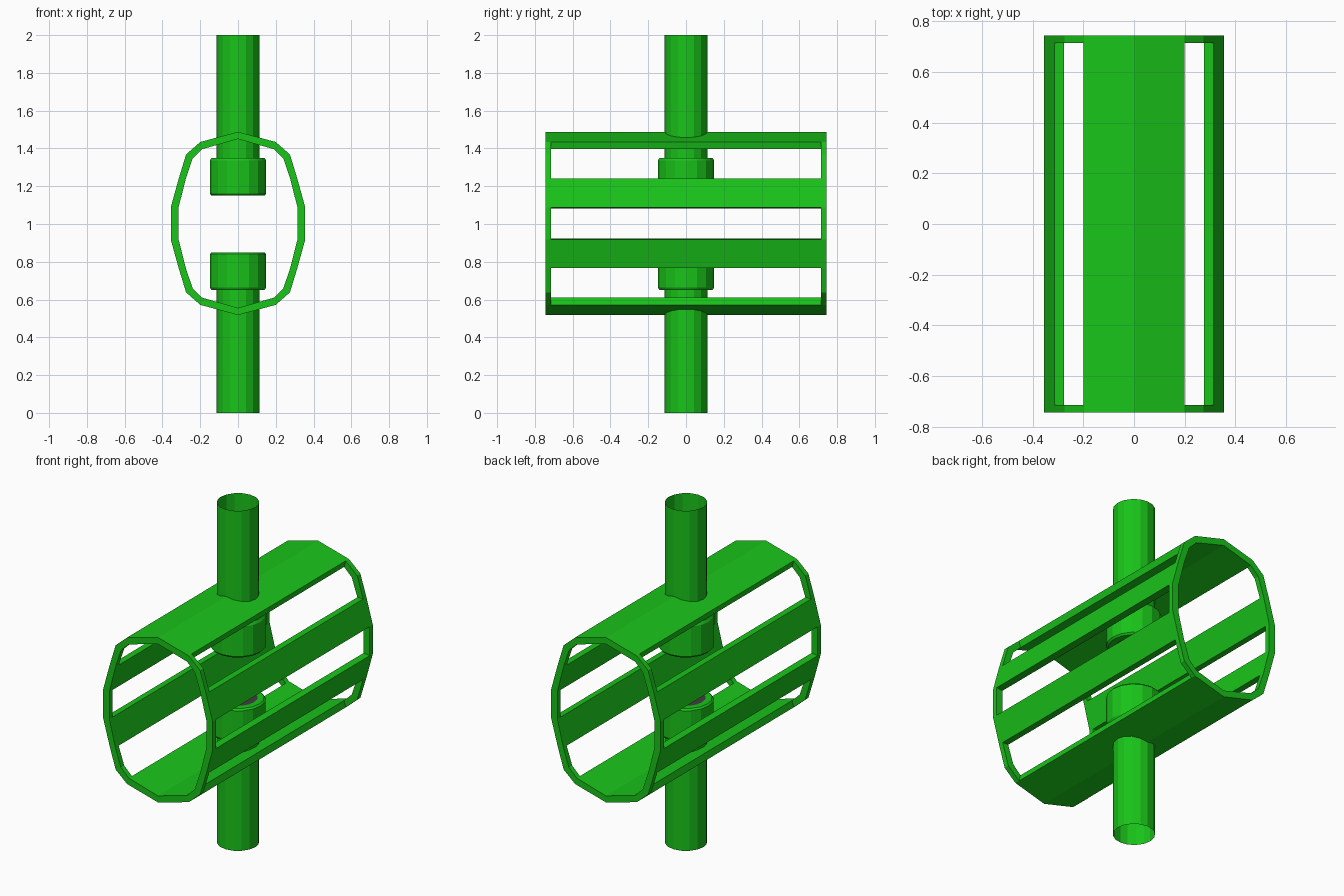
import bpy, bmesh
from math import cos, sin, pi

if "Cube" in bpy.data.objects:
    bpy.data.objects.remove(bpy.data.objects["Cube"])


def material(name, colour):
    m = bpy.data.materials.new(name)
    m.diffuse_color = (*colour, 1)
    m.use_nodes = True
    m.node_tree.nodes["Principled BSDF"].inputs["Base Color"].default_value = m.diffuse_color
    return m


green = material("green", (0.01, 0.55, 0.01))
dark = material("dark_grey", (0.05, 0.05, 0.05))


def finish(name, bm, mat):
    bmesh.ops.recalc_face_normals(bm, faces=bm.faces)
    mesh = bpy.data.meshes.new(name)
    bm.to_mesh(mesh)
    bm.free()
    mesh.materials.append(mat)
    obj = bpy.data.objects.new(name, mesh)
    bpy.context.collection.objects.link(obj)
    return obj


# Slotted cage: quarter section as (outer x, z, inner x, z), z about the middle
MID = 1.003
quarter = [(0.0, 0.485, 0.0, 0.447), (0.2, 0.431, 0.19, 0.393),
           (0.275, 0.365, 0.24, 0.344), (0.314, 0.237, 0.276, 0.237),
           (0.356, 0.085, 0.316, 0.08)]
right = quarter + [(a, -b, c, -d) for a, b, c, d in reversed(quarter)]
section = right + [(-a, b, -c, d) for a, b, c, d in reversed(right[1:-1])]
n = len(section)
# True = bar runs the full length, False = slot between the end rings
half = [True, False, False, True, False, True, False, False, True]
bars = half + half[::-1]
ys = [-0.745, -0.715, 0.715, 0.745]


def solid(i, j):
    return 0 <= j <= 2 and (j != 1 or bars[i % n])


bm = bmesh.new()
outer = [[bm.verts.new((a, y, b + MID)) for a, b, c, d in section] for y in ys]
inner = [[bm.verts.new((c, y, d + MID)) for a, b, c, d in section] for y in ys]
for i in range(n):
    k = (i + 1) % n
    for j in range(3):
        if not solid(i, j):
            continue
        for w in (outer, inner):
            bm.faces.new((w[j][i], w[j][k], w[j + 1][k], w[j + 1][i]))
        for s, layer in ((-1, j), (1, j + 1)):
            if not solid(i, j + s):
                o, p = outer[layer], inner[layer]
                bm.faces.new((o[i], o[k], p[k], p[i]))
        for s, e in ((-1, i), (1, k)):
            if not solid(i + s, j):
                bm.faces.new((outer[j][e], outer[j + 1][e],
                              inner[j + 1][e], inner[j][e]))
finish("slotted_cage", bm, green)

# Pipes with thick collars, open at the outer end, dark disc at the inner end
SIDES = 16
pipe = [(0.113, 0.0), (0.113, 0.65), (0.14, 0.65), (0.149, 0.665),
        (0.149, 0.84), (0.14, 0.85), (0.105, 0.85)]


def ring(bm, r, z):
    return [bm.verts.new((r * cos(2 * pi * i / SIDES),
                          r * sin(2 * pi * i / SIDES), z)) for i in range(SIDES)]


def make_pipe(prefix, flip):
    def height(z):
        return 2 - z if flip else z
    bm = bmesh.new()
    rings = [ring(bm, r, height(z)) for r, z in pipe]
    for a, b in zip(rings, rings[1:]):
        for i in range(SIDES):
            k = (i + 1) % SIDES
            bm.faces.new((a[i], a[k], b[k], b[i]))
    obj = finish(prefix + "_pipe", bm, green)
    bpy.context.view_layer.objects.active = obj
    bpy.ops.object.select_all(action='DESELECT')
    obj.select_set(True)
    bpy.ops.object.shade_smooth_by_angle(angle=0.35)
    bm = bmesh.new()
    disc = bm.faces.new(ring(bm, 0.105, height(0.85)))
    finish(prefix + "_pipe_disc", bm, dark)
    if flip:
        return
    return disc


make_pipe("lower", False)
make_pipe("upper", True)
